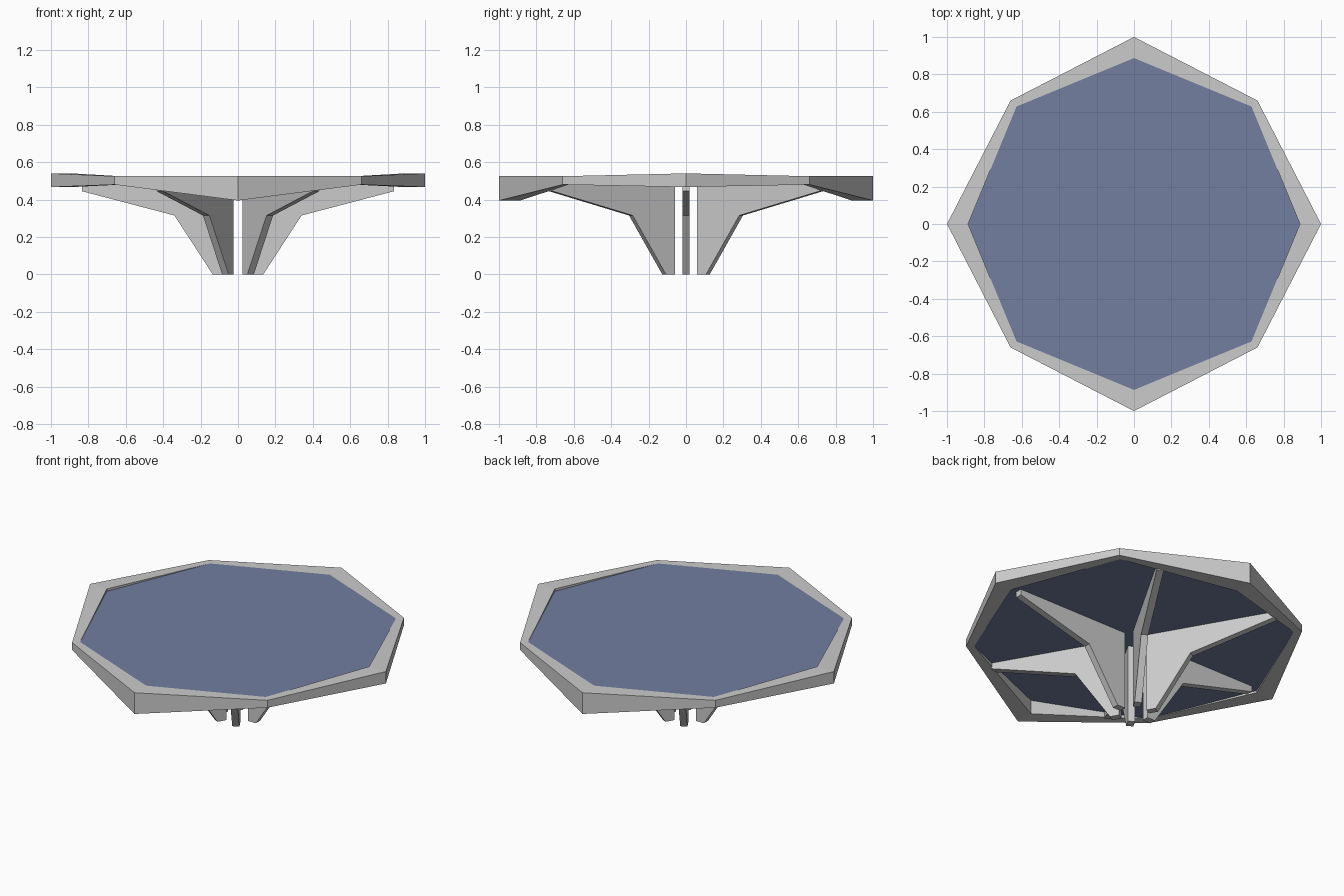
import bpy, bmesh, math
from mathutils import Vector, Matrix

if "Cube" in bpy.data.objects:
    bpy.data.objects.remove(bpy.data.objects["Cube"])

TOP, LOW = 0.525, 0.48   # panel top and underside


def finish(name, bm, colour=None):
    bmesh.ops.recalc_face_normals(bm, faces=bm.faces[:])
    mesh = bpy.data.meshes.new(name)
    bm.to_mesh(mesh)
    bm.free()
    obj = bpy.data.objects.new(name, mesh)
    bpy.context.collection.objects.link(obj)
    if colour:
        mat = bpy.data.materials.new(name + "_colour")
        mat.diffuse_color = colour
        mat.use_nodes = True
        mat.node_tree.nodes["Principled BSDF"].inputs["Base Color"].default_value = mat.diffuse_color
        mesh.materials.append(mat)
    return obj


def corner(i, axis_r, diag_r):
    a = i * math.pi / 4
    r = diag_r if i % 2 else axis_r
    return r * math.cos(a), r * math.sin(a)


# Octagonal rim: raised at the x corners, deeper at the y corners
D_OUT, D_IN = 0.66 * math.sqrt(2), 0.628 * math.sqrt(2)
bm = bmesh.new()
sections = []
for i in range(8):
    hi, lo = (TOP, LOW) if i % 2 else ((0.54, 0.467) if i % 4 == 0 else (TOP, 0.395))
    out, inn = corner(i, 1.0, D_OUT), corner(i, 0.887, D_IN)
    sections.append([bm.verts.new((*p, z)) for p, z in
                     ((out, lo), (out, hi), (inn, hi), (inn, lo))])
for i in range(8):
    a, b = sections[i], sections[(i + 1) % 8]
    for j in range(4):
        k = (j + 1) % 4
        bm.faces.new((a[j], b[j], b[k], a[k]))
finish("rim", bm)

# Blue panel filling the rim
bm = bmesh.new()
base = bm.faces.new([bm.verts.new((*corner(i, 0.887, D_IN), LOW)) for i in range(8)])
ext = bmesh.ops.extrude_face_region(bm, geom=[base], use_keep_orig=True)
bmesh.ops.translate(bm, vec=(0, 0, TOP - LOW),
                    verts=[v for v in ext["geom"] if isinstance(v, bmesh.types.BMVert)])
finish("panel", bm, (0.17, 0.21, 0.35, 1))

# Six radial bracket legs
profile = [(0.081, 0), (0.135, 0), (0.34, 0.315), (0.835, 0.445), (0.835, LOW), (0.081, LOW)]
for n in range(6):
    bm = bmesh.new()
    sides = [[bm.verts.new((x, y, z)) for x, z in profile] for y in (-0.02, 0.02)]
    for s in sides:
        bm.faces.new(s)
    for j in range(6):
        k = (j + 1) % 6
        bm.faces.new((sides[0][j], sides[0][k], sides[1][k], sides[1][j]))
    bm.transform(Matrix.Rotation(n * math.pi / 3, 4, 'Z'))
    finish(f"leg_{n + 1}", bm)
